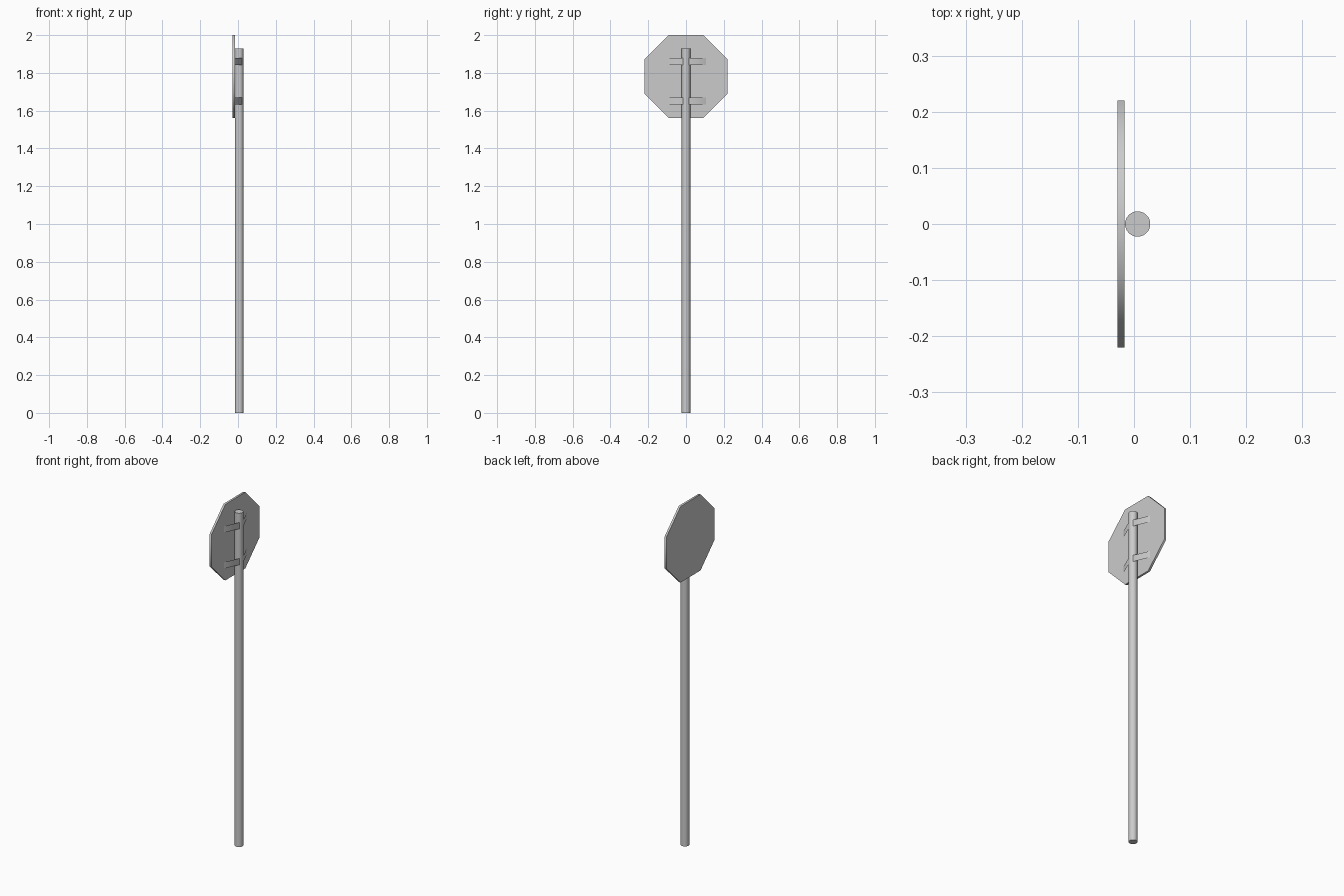
import bpy, bmesh, math
from mathutils import Matrix

if "Cube" in bpy.data.objects:
    bpy.data.objects.remove(bpy.data.objects["Cube"])

PLATE_BACK = -0.017
POLE_X, POLE_R = 0.0065, 0.0225


def smooth(obj, degrees):
    bpy.ops.object.select_all(action='DESELECT')
    obj.select_set(True)
    bpy.context.view_layer.objects.active = obj
    bpy.ops.object.shade_smooth_by_angle(angle=math.radians(degrees))


# round pole
bpy.ops.mesh.primitive_cylinder_add(vertices=32, radius=POLE_R, depth=1.93,
                                    location=(POLE_X, 0, 0.965))
pole = bpy.context.object
pole.name = "pole"
smooth(pole, 40)

# octagonal plate, flat sides up and facing -x
bpy.ops.mesh.primitive_cylinder_add(vertices=8, radius=0.22 / math.cos(math.pi / 8), depth=0.012)
plate = bpy.context.object
plate.name = "sign_plate"
plate.data.transform(Matrix.Translation((PLATE_BACK - 0.006, 0, 1.78))
                     @ Matrix.Rotation(math.pi / 2, 4, 'Y')
                     @ Matrix.Rotation(math.pi / 8, 4, 'Z'))
smooth(plate, 50)


# thin sheet strap running from the plate, around the pole and back
def strap(name, z, height=0.037):
    plan = [(PLATE_BACK, -0.105), (0.0285, 0), (PLATE_BACK, 0.105)]
    bm = bmesh.new()
    rows = [[bm.verts.new((x, y, z + s * height / 2)) for s in (-1, 1)] for x, y in plan]
    for a, b in zip(rows, rows[1:]):
        bm.faces.new((a[0], b[0], b[1], a[1]))
    mesh = bpy.data.meshes.new(name)
    bm.to_mesh(mesh)
    bm.free()
    obj = bpy.data.objects.new(name, mesh)
    bpy.context.collection.objects.link(obj)
    smooth(obj, 60)


strap("upper_strap", 1.859)
strap("lower_strap", 1.651)
